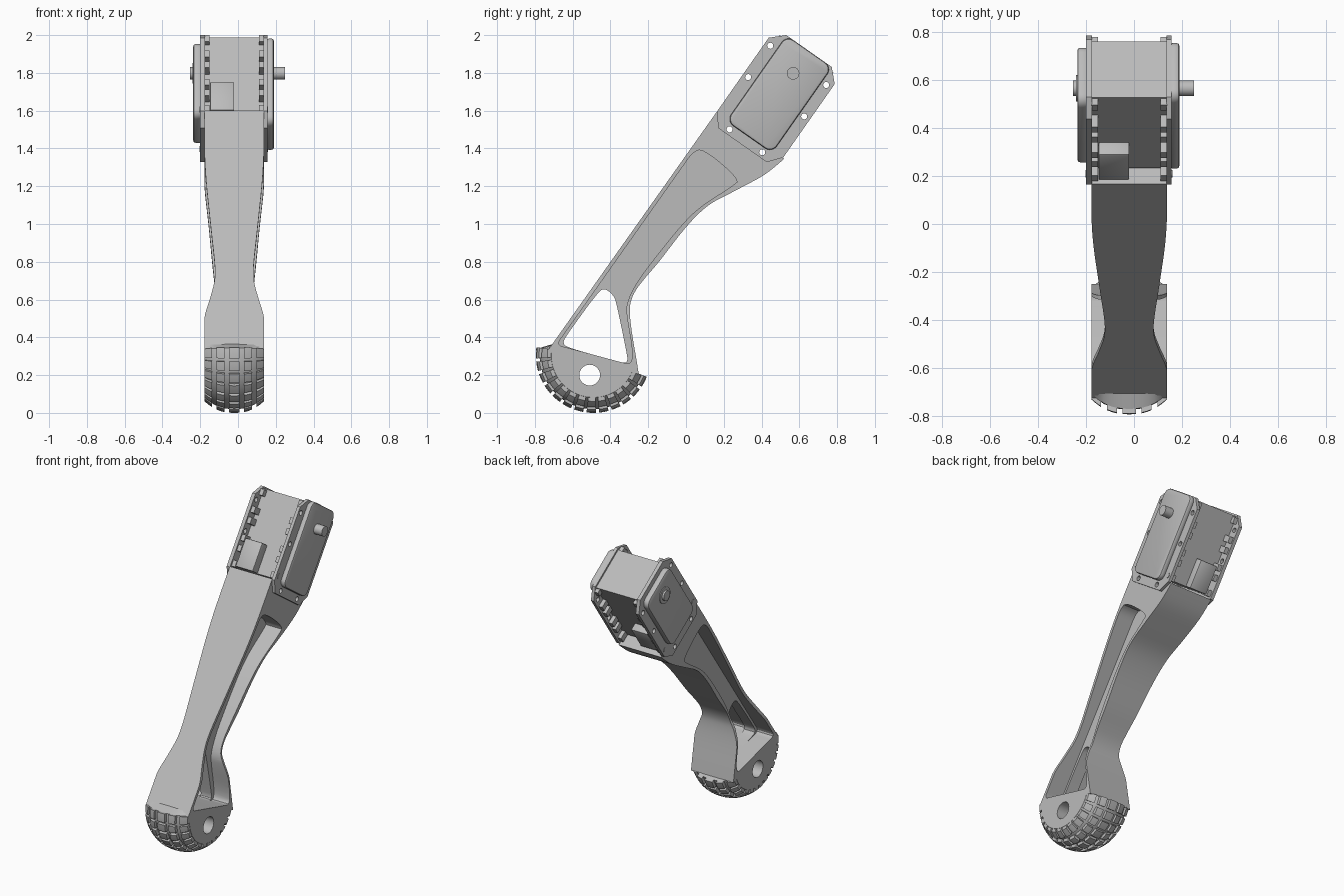
import bpy, bmesh
from math import cos, sin, radians, pi

old = bpy.data.objects.get("Cube")
if old:
    bpy.data.objects.remove(old, do_unlink=True)

grey = bpy.data.materials.new("light grey plastic")
grey.use_nodes = True
grey.diffuse_color = (0.5, 0.5, 0.5, 1)
grey.node_tree.nodes["Principled BSDF"].inputs["Base Color"].default_value = (0.5, 0.5, 0.5, 1)

CX = -0.02      # middle plane of the leg
HALF = 0.158    # half width of the leg


def uv(u, v):
    """Tilted housing frame (u along the leg, v towards the back) to (y, z)."""
    return (0.165 + 0.574 * u + 0.819 * v, 1.597 + 0.819 * u - 0.574 * v)


def build(name, lofts, bevel=0.0, cutters=()):
    """Skin each list of loops into a closed solid, then cut, bevel and shade."""
    bm = bmesh.new()
    for loops in lofts:
        rings = [[bm.verts.new(p) for p in loop] for loop in loops]
        n = len(rings[0])
        for a, b in zip(rings, rings[1:]):
            for i in range(n):
                j = (i + 1) % n
                bm.faces.new((a[i], a[j], b[j], b[i]))
        bm.faces.new(rings[0][::-1])
        bm.faces.new(rings[-1])
    bmesh.ops.recalc_face_normals(bm, faces=bm.faces)
    me = bpy.data.meshes.new(name)
    bm.to_mesh(me)
    bm.free()
    me.materials.append(grey)
    ob = bpy.data.objects.new(name, me)
    bpy.context.collection.objects.link(ob)
    bpy.ops.object.select_all(action='DESELECT')
    ob.select_set(True)
    bpy.context.view_layer.objects.active = ob
    for c in cutters:
        m = ob.modifiers.new("cut", 'BOOLEAN')
        m.operation, m.solver, m.object = 'DIFFERENCE', 'EXACT', c
        bpy.ops.object.modifier_apply(modifier=m.name)
    if bevel:
        m = ob.modifiers.new("bevel", 'BEVEL')
        m.width, m.segments, m.limit_method = bevel, 2, 'ANGLE'
        m.angle_limit = radians(50)
        bpy.ops.object.modifier_apply(modifier=m.name)
    bpy.ops.object.shade_smooth_by_angle(angle=radians(30))
    return ob


def prism(pts, x0, x1):
    return [[(x, y, z) for y, z in pts] for x in (x0, x1)]


def circle(c, r, n=24):
    return [(c[0] + r * cos(2 * pi * i / n), c[1] + r * sin(2 * pi * i / n)) for i in range(n)]


def rect(u0, u1, v0, v1):
    return [uv(u0, v0), uv(u1, v0), uv(u1, v1), uv(u0, v1)]


def round_rect(u0, u1, v0, v1, r):
    pts = []
    for k, (u, v) in enumerate(((u1 - r, v1 - r), (u0 + r, v1 - r), (u0 + r, v0 + r), (u1 - r, v0 + r))):
        for i in range(7):
            a = pi / 2 * (k + i / 6)
            pts.append(uv(u + r * cos(a), v + r * sin(a)))
    return pts


def soften(pts, times=2):
    """Round a closed outline by corner cutting."""
    for _ in range(times):
        out = []
        for (a, b), (c, d) in zip(pts, pts[1:] + pts[:1]):
            out += [(0.75 * a + 0.25 * c, 0.75 * b + 0.25 * d), (0.25 * a + 0.75 * c, 0.25 * b + 0.75 * d)]
        pts = out
    return pts


def spline(rows, n=4):
    """Smooth curve through rows of values."""
    ext = [rows[0]] + rows + [rows[-1]]
    out = []
    for p, q, r, s in zip(ext, ext[1:], ext[2:], ext[3:]):
        for k in range(n):
            t = k / n
            out.append([b + t / 2 * (c - a + t * (2 * a - 5 * b + 4 * c - d + t * (3 * (b - c) + d - a)))
                        for a, b, c, d in zip(p, q, r, s)])
    return out + [rows[-1]]


# Cutters: screw holes, side pockets, open window, axle bore
HOLES = [(0.445, 0.031), (0.242, 0.031), (-0.041, 0.109), (-0.041, 0.32), (0.242, 0.393), (0.445, 0.393)]
screw_cut = build("screw_hole_cutter", [prism(circle(uv(*h), 0.016, 16), -0.4, 0.4) for h in HOLES])
pocket = soften([(0.09, 1.4), (0.285, 1.235), (0.245, 1.2), (0.07, 1.09), (-0.035, 0.983), (-0.17, 0.814),
                 (-0.263, 0.69), (-0.318, 0.576), (-0.312, 0.497), (-0.282, 0.33), (-0.29, 0.255),
                 (-0.345, 0.269), (-0.62, 0.343), (-0.686, 0.36), (-0.64, 0.424), (-0.01, 1.315), (0.035, 1.378)])
pocket_cut = build("pocket_cutter", [prism(pocket, CX + 0.04, 0.4), prism(pocket, -0.4, CX - 0.04)])
window = soften([(-0.48, 0.62), (-0.435, 0.665), (-0.38, 0.62), (-0.365, 0.565), (-0.316, 0.33),
                 (-0.306, 0.26), (-0.37, 0.275), (-0.6, 0.338), (-0.66, 0.365), (-0.615, 0.435)])
window_cut = build("window_cutter", [prism(window, -0.4, 0.4)])
axle_cut = build("axle_cutter", [prism(circle((-0.51, 0.2), 0.055, 32), -0.4, 0.4)])

# Leg: front edge height, back edge y and z, half width
STATIONS = [(1.6, 0.52, 1.345, 0.158), (1.48, 0.414, 1.26, 0.158), (1.35, 0.262, 1.177, 0.156),
            (1.22, 0.118, 1.098, 0.148), (1.09, 0, 0.983, 0.135), (0.93, -0.14, 0.804, 0.118),
            (0.84, -0.22, 0.71, 0.108), (0.76, -0.268, 0.645, 0.102), (0.69, -0.293, 0.585, 0.106),
            (0.6, -0.297, 0.525, 0.13), (0.5, -0.287, 0.43, 0.158), (0.365, -0.263, 0.285, 0.158),
            (0.33, -0.25, 0.205, 0.158)]
leg = []
for fz, by, bz, w in spline(STATIONS):
    fy = 0.165 + (fz - 1.597) * 0.708
    w = min(w, HALF)
    leg.append([(CX - w, fy, fz), (CX + w, fy, fz), (CX + w, by, bz), (CX - w, by, bz)])
build("leg", [leg], cutters=(pocket_cut, window_cut, screw_cut))

# Rounded foot with raised tread blocks
FOOT = (-0.49, 0.305)
A0, A1 = radians(172), radians(338)


def crown(x):
    return 0.305 - 0.062 * (abs(x) / HALF) ** 2.4


def arc(x, drop, a0, a1, n):
    r = crown(x) - drop
    return [(CX + x, FOOT[0] + r * cos(a0 + (a1 - a0) * i / n), FOOT[1] + r * sin(a0 + (a1 - a0) * i / n))
            for i in range(n + 1)]


core = [arc(x, 0.02, A0, A1, 40) + [(CX + x, -0.7, 0.366)] for x in [HALF * i / 6 for i in range(-6, 7)]]
build("foot", [core], cutters=(axle_cut,))

COLUMNS = [(-0.157, -0.118), (-0.093, -0.052), (-0.028, 0.028), (0.052, 0.093), (0.118, 0.157)]
ROWS = 13
step = (A1 - A0) / ROWS
blocks = []
for row in range(ROWS):
    a0 = A0 + step * (row + (0.13 if row else 0))
    a1 = A0 + step * (row + (0.87 if row < ROWS - 1 else 1))
    for x0, x1 in COLUMNS:
        blocks.append([arc(x, 0, a0, a1, 3) + arc(x, 0.035, a0, a1, 3)[::-1]
                       for x in (x0, (x0 + x1) / 2, x1)])
build("foot_tread", blocks)

# Motor housing: two side plates around a recessed body
PLATE = [(0, 0), (0.475, 0), (0.54, 0.068), (0.54, 0.362), (0.475, 0.427), (0, 0.427), (-0.07, 0.37), (-0.07, 0.055)]
plate = [uv(*p) for p in PLATE]
build("left_side_plate", [prism(plate, 0.136, 0.157)], cutters=(screw_cut,))
build("right_side_plate", [prism(plate, -0.2, -0.176)], cutters=(screw_cut,))
build("motor_body", [prism(rect(0.015, 0.528, 0.073, 0.36), -0.177, 0.137)])

# Flush screws at the lower corners of the plates
build("plate_screws", [prism(circle(uv(0.034, v), 0.016, 16), x0, x1)
                       for v in (0.031, 0.397) for x0, x1 in ((0.15, 0.16), (-0.203, -0.19))])

# Clips along the inner plate edges, front and back
clips = []
for u in (0.03, 0.13, 0.197, 0.31, 0.38, 0.5):
    for v0, v1 in ((0.012, 0.075), (0.357, 0.415)):
        if u > 0.45:
            v0, v1 = max(v0, 0.04), min(v1, 0.387)
        for x0, x1 in ((-0.177, -0.15), (0.11, 0.137)):
            clips.append(prism(rect(u - 0.02, u + 0.02, v0, v1), x0, x1))
build("plate_clips", clips)

# Connector blocks on both open faces
build("connectors", [prism(rect(0.015, 0.2, 0.012, 0.08), -0.148, -0.02),
                     prism(rect(0.015, 0.2, 0.35, 0.41), -0.148, -0.02)], bevel=0.006)

# Side covers and shafts
build("left_cover", [prism(round_rect(-0.015, 0.54, 0.07, 0.365, 0.045), 0.15, 0.19)], bevel=0.012)
build("right_cover", [prism(round_rect(0.03, 0.505, 0.07, 0.365, 0.045), -0.237, -0.19)], bevel=0.012)
hub = uv(0.395, 0.214)
build("left_shaft", [prism(circle(hub, 0.033, 32), 0.18, 0.25)])
build("right_shaft", [prism(circle(hub, 0.033, 32), -0.255, -0.22),
                      prism(circle(hub, 0.055, 32), -0.242, -0.22)])

for c in (screw_cut, pocket_cut, window_cut, axle_cut):
    bpy.data.objects.remove(c, do_unlink=True)
